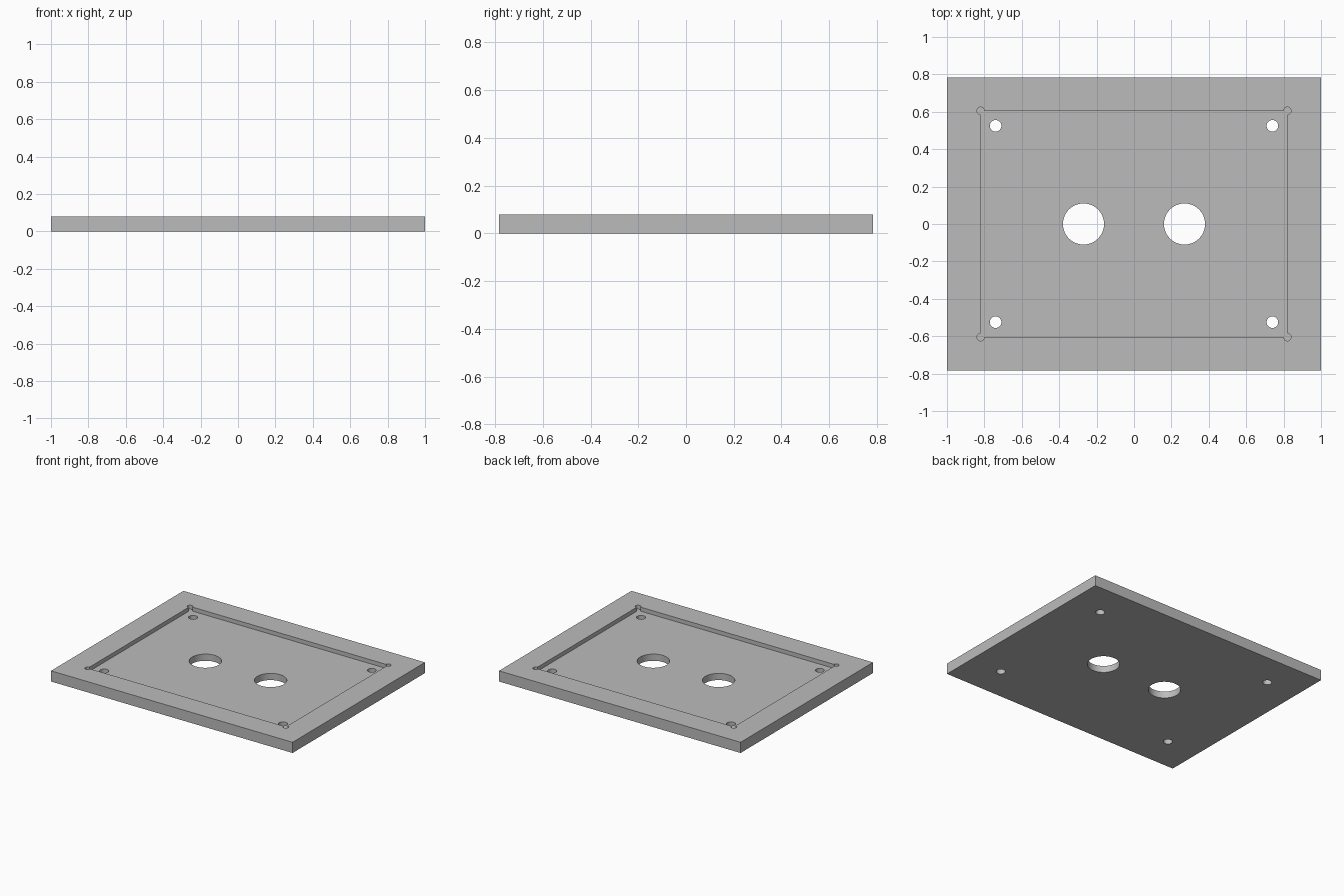
import bpy

if "Cube" in bpy.data.objects:
    bpy.data.objects.remove(bpy.data.objects["Cube"], do_unlink=True)

HALF_X, HALF_Y, THICK = 1.0, 0.783, 0.08
POCKET_X, POCKET_Y, FLOOR = 0.82, 0.605, 0.05

grey = bpy.data.materials.new("plain_grey")
grey.use_nodes = True
colour = (0.5, 0.5, 0.5, 1)
grey.diffuse_color = colour
grey.node_tree.nodes["Principled BSDF"].inputs["Base Color"].default_value = colour


def box(name, hx, hy, z0, z1):
    bpy.ops.mesh.primitive_cube_add(size=1, location=(0, 0, (z0 + z1) / 2))
    ob = bpy.context.object
    ob.name = name
    ob.scale = (2 * hx, 2 * hy, z1 - z0)
    bpy.ops.object.transform_apply(location=True, rotation=False, scale=True)
    return ob


def cylinder(x, y, radius, z0, z1, sides):
    bpy.ops.mesh.primitive_cylinder_add(vertices=sides, radius=radius, depth=z1 - z0,
                                        location=(x, y, (z0 + z1) / 2))
    return bpy.context.object


def cut(target, cutter):
    cutter.hide_render = True
    bpy.context.view_layer.objects.active = target
    mod = target.modifiers.new("cut", "BOOLEAN")
    mod.operation = "DIFFERENCE"
    mod.solver = "EXACT"
    mod.object = cutter
    bpy.ops.object.modifier_apply(modifier=mod.name)
    bpy.data.objects.remove(cutter, do_unlink=True)


# Base plate with a shallow rectangular pocket
plate = box("mounting_plate", HALF_X, HALF_Y, 0, THICK)
plate.data.materials.append(grey)
cut(plate, box("pocket_cutter", POCKET_X, POCKET_Y, FLOOR, THICK + 0.1))

# Corner reliefs of the pocket and screw holes
for sx in (-1, 1):
    for sy in (-1, 1):
        cut(plate, cylinder(sx * POCKET_X, sy * POCKET_Y, 0.02, FLOOR, THICK + 0.1, 32))
        cut(plate, cylinder(sx * 0.74, sy * 0.525, 0.031, -0.1, THICK + 0.1, 32))
    # Large through holes
    cut(plate, cylinder(sx * 0.27, 0, 0.11, -0.1, THICK + 0.1, 64))

# Smooth hole walls, crisp edges
bpy.ops.object.select_all(action="DESELECT")
plate.select_set(True)
bpy.context.view_layer.objects.active = plate
bpy.ops.object.shade_smooth_by_angle(angle=0.52)
